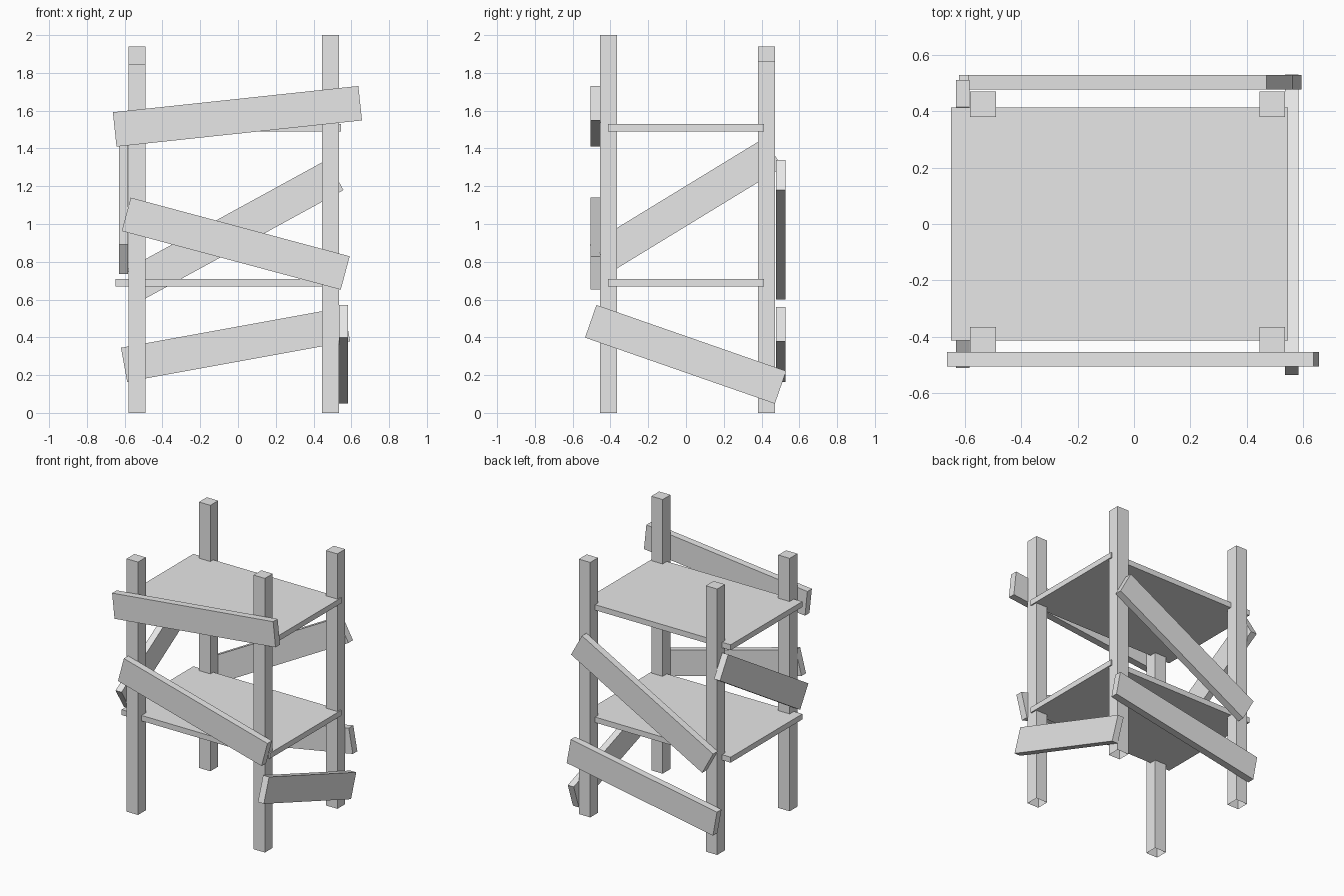
import bpy
import bmesh
from math import radians
from mathutils import Matrix, Vector

cube = bpy.data.objects.get("Cube")
if cube:
    bpy.data.objects.remove(cube, do_unlink=True)

grey = bpy.data.materials.new("plain_grey")
grey.use_nodes = True
grey.diffuse_color = (0.8, 0.8, 0.8, 1)
grey.node_tree.nodes["Principled BSDF"].inputs["Base Color"].default_value = (0.8, 0.8, 0.8, 1)


def box(name, centre, size, axis="X", tilt=0, open_bottom=False):
    """Box of a given size, tilted in degrees about one axis."""
    bm = bmesh.new()
    bmesh.ops.create_cube(bm, size=1, matrix=Matrix.Diagonal((*size, 1)))
    if open_bottom:
        bm.normal_update()
        base = [f for f in bm.faces if f.normal.z < -0.9]
        bmesh.ops.delete(bm, geom=base, context="FACES")
    mesh = bpy.data.meshes.new(name)
    bm.to_mesh(mesh)
    bm.free()
    mesh.materials.append(grey)
    obj = bpy.data.objects.new(name, mesh)
    obj.matrix_world = Matrix.Translation(Vector(centre)) @ Matrix.Rotation(radians(tilt), 4, axis)
    bpy.context.collection.objects.link(obj)
    return obj


# Four upright posts of uneven height, open underneath
LEFT, RIGHT, FRONT, BACK = 0.49, -0.535, -0.41, 0.425
for name, x, y, height in (
    ("front_left_post", LEFT, FRONT, 2.0),
    ("front_right_post", RIGHT, FRONT, 1.845),
    ("back_left_post", LEFT, BACK, 1.86),
    ("back_right_post", RIGHT, BACK, 1.94),
):
    box(name, (x, y, height / 2), (0.092, 0.09, height), open_bottom=True)

# Two shelves
for name, z in (("lower_shelf", 0.69), ("upper_shelf", 1.51)):
    box(name, (-0.052, 0, z), (1.195, 0.826, 0.04))

# Crooked boards nailed across the front and back
WIDTH, THICK = 0.183, 0.052
for name, x, y, z, length, rise in (
    ("front_upper_board", -0.003, -0.479, 1.57, 1.307, 6.1),
    ("front_lower_board", -0.012, -0.479, 0.896, 1.2, -15),
    ("back_upper_board", -0.015, 0.502, 0.97, 1.207, 28.7),
    ("back_lower_board", -0.013, 0.502, 0.362, 1.2, 10.3),
):
    box(name, (x, y, z), (length, THICK, WIDTH), "Y", -rise)

# Crooked boards across the two sides
for name, x, y, z, length, rise in (
    ("left_side_board", 0.559, -0.002, 0.31, 1.064, -19.2),
    ("right_side_board", -0.607, 0, 1.095, 1.083, 31.4),
):
    box(name, (x, y, z), (0.048, length, WIDTH), "X", rise)
